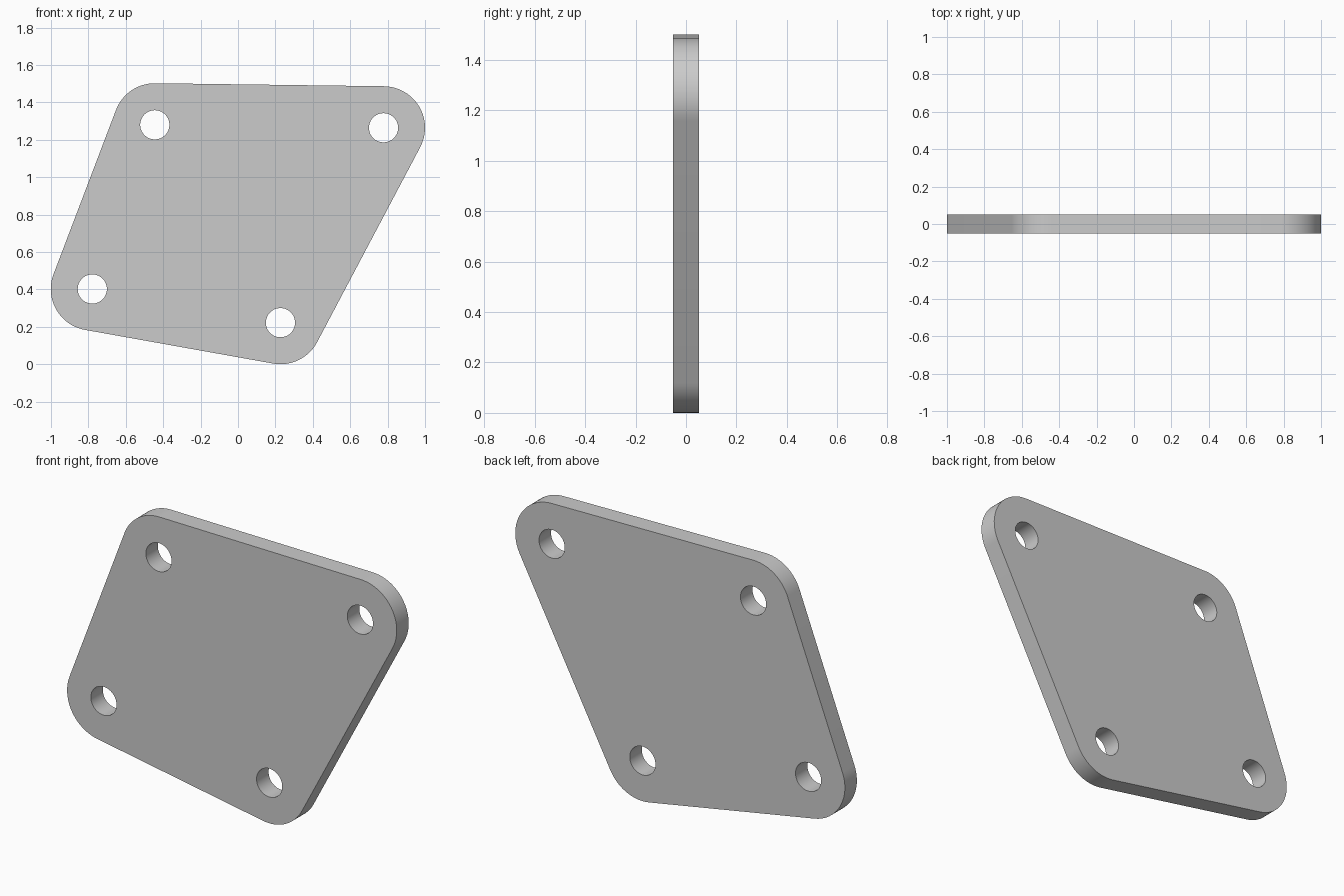
import bpy, bmesh
from math import pi, tau, cos, sin, atan2

if "Cube" in bpy.data.objects:
    bpy.data.objects.remove(bpy.data.objects["Cube"])

# Hole centres (x, z), counter-clockwise seen from the front
HOLES = [(-0.779, 0.402), (0.227, 0.222), (0.778, 1.264), (-0.445, 1.28)]
CORNER_R, HOLE_R, THICK = 0.222, 0.078, 0.104


def arc(centre, radius, start, sweep, steps):
    return [(centre[0] + radius * cos(start + sweep * i / steps),
             centre[1] + radius * sin(start + sweep * i / steps))
            for i in range(steps + 1)]


def add_loop(curve, points):
    spline = curve.splines.new('POLY')
    spline.points.add(len(points) - 1)
    for p, (x, z) in zip(spline.points, points):
        p.co = (x, z, 0, 1)
    spline.use_cyclic_u = True


curve = bpy.data.curves.new("plate_profile", 'CURVE')
curve.dimensions = '2D'
curve.fill_mode = 'BOTH'
curve.extrude = THICK / 2

# Outer outline: an arc around each hole joined by tangent lines
outline = []
for i, c in enumerate(HOLES):
    prev, nxt = HOLES[i - 1], HOLES[(i + 1) % 4]
    a0 = atan2(c[1] - prev[1], c[0] - prev[0]) - pi / 2
    a1 = atan2(nxt[1] - c[1], nxt[0] - c[0]) - pi / 2
    outline += arc(c, CORNER_R, a0, (a1 - a0) % tau, 20)
add_loop(curve, outline)

# Bolt holes
for c in HOLES:
    add_loop(curve, arc(c, HOLE_R, 0, tau, 48)[:-1])

# Stand the plate upright and turn it into a clean mesh
plate = bpy.data.objects.new("mounting_plate", curve)
bpy.context.collection.objects.link(plate)
bpy.context.view_layer.objects.active = plate
plate.select_set(True)
plate.rotation_euler.x = pi / 2
bpy.ops.object.convert(target='MESH')
bpy.ops.object.transform_apply(location=False, rotation=True, scale=False)

plate = bpy.context.object
bm = bmesh.new()
bm.from_mesh(plate.data)
bmesh.ops.remove_doubles(bm, verts=bm.verts, dist=0.0005)
bmesh.ops.recalc_face_normals(bm, faces=bm.faces)
bm.to_mesh(plate.data)
bm.free()
bpy.ops.object.shade_smooth_by_angle()
